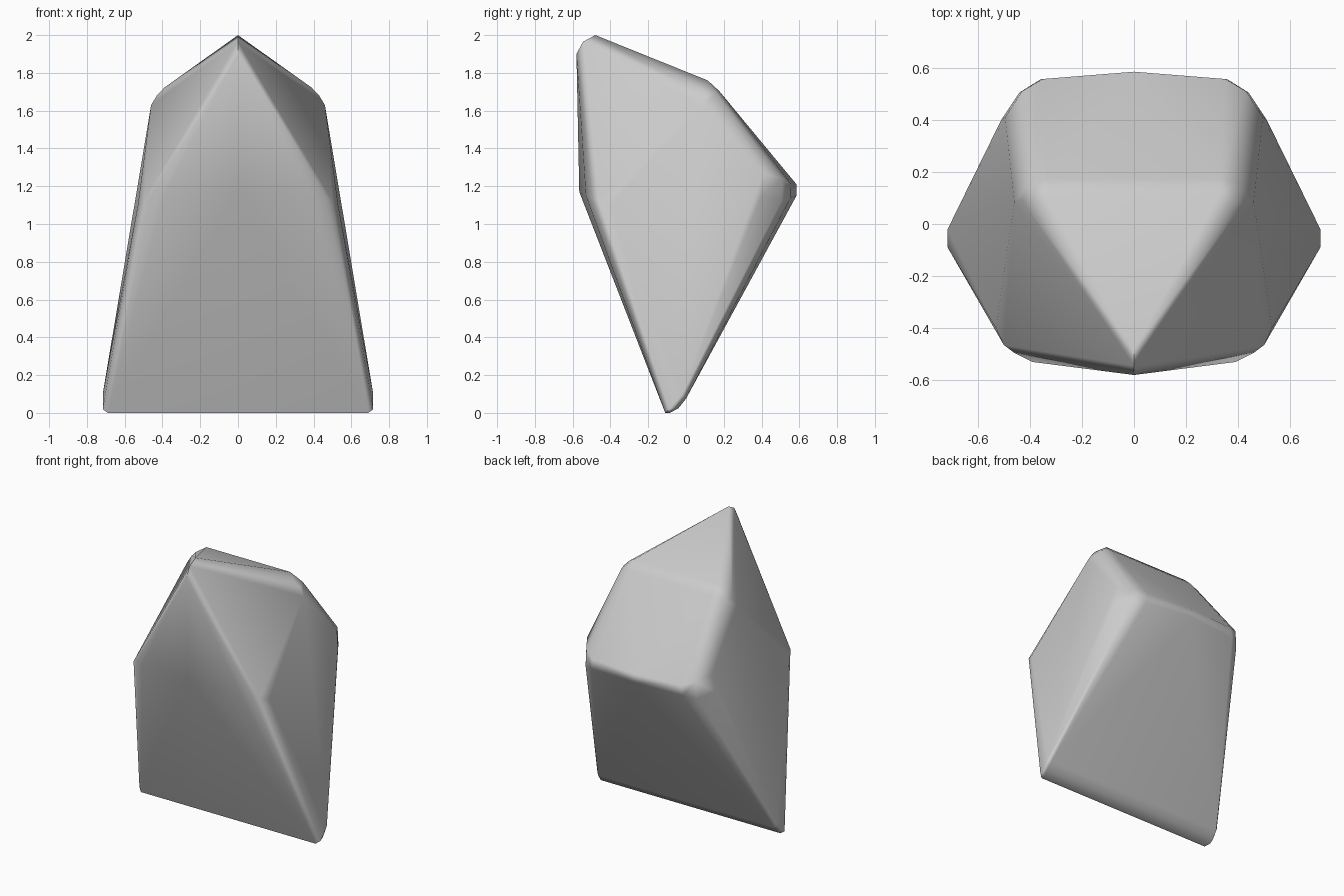
import bpy
import bmesh

if "Cube" in bpy.data.objects:
    bpy.data.objects.remove(bpy.data.objects["Cube"])

# Rounded corners of the right half, each as a small cluster of points
centre = [(0, -0.48, 2.0), (0, -0.545, 1.965), (0, -0.58, 1.9),   # peak
          (0, -0.565, 1.17),                                      # front ridge
          (0, 0.585, 1.21), (0, 0.585, 1.15)]                     # back ridge
shoulder = [(0.33, 0.115, 1.76), (0.39, 0.08, 1.722), (0.43, 0.09, 1.68),
            (0.46, 0.085, 1.63), (0.40, 0.16, 1.69), (0.33, 0.175, 1.705)]
back_corner = [(0.35, 0.557, 1.21), (0.36, 0.555, 1.14), (0.43, 0.51, 1.24),
               (0.44, 0.505, 1.12), (0.495, 0.41, 1.27), (0.51, 0.40, 1.15)]
front_corner = [(0.39, -0.515, 1.2), (0.39, -0.53, 1.15), (0.46, -0.495, 1.14),
                (0.50, -0.465, 1.12), (0.53, -0.40, 1.10)]
foot = [(0.69, -0.11, 0.0), (0.69, -0.085, 0.0), (0.70, -0.04, 0.025),
        (0.695, 0.0, 0.075), (0.716, -0.09, 0.02), (0.716, -0.02, 0.10)]

# Faceted stone: hull of the mirrored corner points
bm = bmesh.new()
for p in centre:
    bm.verts.new(p)
for x, y, z in shoulder + back_corner + front_corner + foot:
    for s in (-1, 1):
        bm.verts.new((s * x, y, z))
hull = bmesh.ops.convex_hull(bm, input=bm.verts[:])
loose = [v for v in bm.verts if not v.link_faces]
bmesh.ops.delete(bm, geom=loose, context='VERTS')
bmesh.ops.recalc_face_normals(bm, faces=bm.faces[:])
mesh = bpy.data.meshes.new("stone")
bm.to_mesh(mesh)
bm.free()
stone = bpy.data.objects.new("stone", mesh)
bpy.context.collection.objects.link(stone)

# Smooth rounded corners, with large facets kept flat
bpy.context.view_layer.objects.active = stone
stone.select_set(True)
bpy.ops.object.shade_smooth_by_angle(angle=0.75)
weighted = stone.modifiers.new("flat_facets", 'WEIGHTED_NORMAL')
weighted.keep_sharp = True
